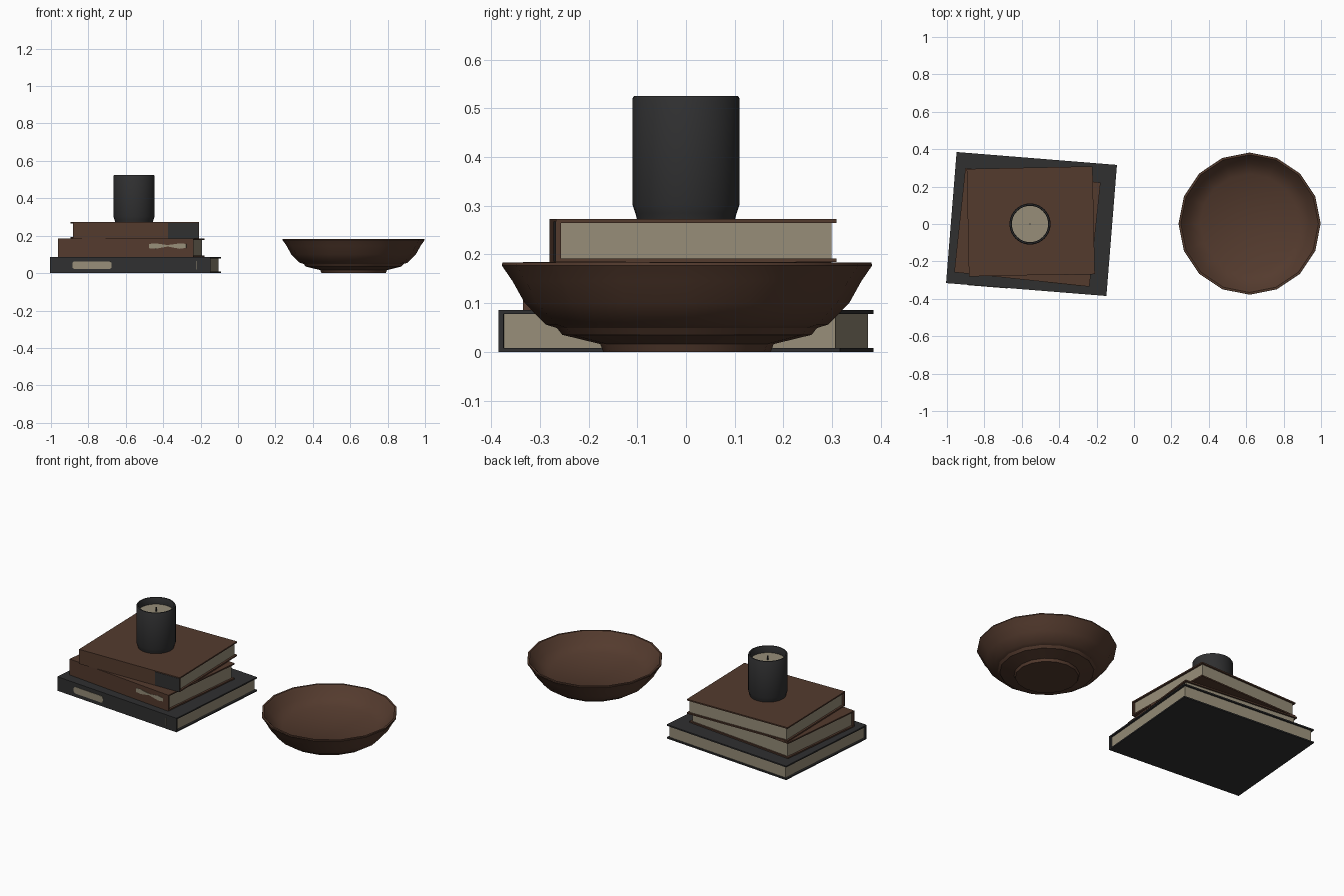
import bpy, bmesh, math
from mathutils import Matrix, Vector

if "Cube" in bpy.data.objects:
    bpy.data.objects.remove(bpy.data.objects["Cube"])


def material(name, rgb):
    m = bpy.data.materials.new(name)
    m.diffuse_color = (*rgb, 1)
    m.use_nodes = True
    m.node_tree.nodes["Principled BSDF"].inputs["Base Color"].default_value = m.diffuse_color
    return m


BROWN = material("walnut brown", (0.088, 0.043, 0.027))
DARK = material("charcoal", (0.029, 0.029, 0.030))
CREAM = material("aged cream", (0.31, 0.27, 0.19))


def finish(name, bm, mats, smooth=None):
    bmesh.ops.recalc_face_normals(bm, faces=bm.faces)
    me = bpy.data.meshes.new(name)
    bm.to_mesh(me)
    bm.free()
    for m in mats:
        me.materials.append(m)
    ob = bpy.data.objects.new(name, me)
    bpy.context.collection.objects.link(ob)
    if smooth:
        bpy.ops.object.select_all(action='DESELECT')
        ob.select_set(True)
        bpy.context.view_layer.objects.active = ob
        bpy.ops.object.shade_smooth_by_angle(angle=math.radians(smooth))
    return ob


def box(bm, lo, hi, mat=0):
    lo, hi = Vector(lo), Vector(hi)
    mtx = Matrix.Translation((lo + hi) / 2) @ Matrix.Diagonal((*(hi - lo), 1))
    verts = bmesh.ops.create_cube(bm, size=1, matrix=mtx)["verts"]
    for f in {f for v in verts for f in v.link_faces}:
        f.material_index = mat


def plate(name, points, y, mat, place):
    """Thin flat decoration on a spine; points are (x, z)."""
    bm = bmesh.new()
    f = bm.faces.new([bm.verts.new((x, y + 0.002, z)) for x, z in points])
    ext = bmesh.ops.extrude_face_region(bm, geom=[f])
    for v in ext["geom"]:
        if isinstance(v, bmesh.types.BMVert):
            v.co.y -= 0.004
    ob = finish(name, bm, [mat])
    ob.matrix_world = place


def book(name, centre, angle, w, d, z0, z1, cover):
    """Two cover boards, a spine on the front and an inset page block."""
    bm = bmesh.new()
    t, h = 0.008, z1 - z0
    x, y = w / 2, d / 2
    box(bm, (-x, -y, 0), (x, y, t))
    box(bm, (-x, -y, h - t), (x, y, h))
    box(bm, (-x, -y, t), (x, -y + 0.01, h - t))
    box(bm, (-x + 0.012, -y + 0.01, t), (x - 0.012, y - 0.01, h - t), 1)
    ob = finish(name, bm, [cover, CREAM])
    place = Matrix.Translation((*centre, z0)) @ Matrix.Rotation(math.radians(angle), 4, 'Z')
    ob.matrix_world = place
    return place


def lathe(name, profile, sides, mats, centre, smooth, rule=None):
    """Revolve (radius, z) points; a radius of 0 closes to a pole."""
    bm = bmesh.new()
    rings = []
    for r, z in profile:
        if r == 0:
            rings.append([bm.verts.new((0, 0, z))] * sides)
        else:
            rings.append([bm.verts.new((r * math.cos(2 * math.pi * i / sides),
                                        r * math.sin(2 * math.pi * i / sides), z))
                          for i in range(sides)])
    for k, (a, b) in enumerate(zip(rings, rings[1:])):
        for i in range(sides):
            j = (i + 1) % sides
            loop = list(dict.fromkeys((a[i], a[j], b[j], b[i])))
            f = bm.faces.new(loop)
            if rule:
                f.material_index = rule(k)
    ob = finish(name, bm, mats, smooth)
    ob.location = centre


# Stack of three books
low = book("bottom_book", (-0.548, 0), -4.6, 0.86, 0.703, 0, 0.086, DARK)
mid = book("middle_book", (-0.57, -0.018), -6.1, 0.727, 0.56, 0.086, 0.184, BROWN)
top = book("top_book", (-0.552, 0.014), 1.2, 0.673, 0.575, 0.184, 0.273, BROWN)

# Rounded label and thin stripe on the bottom spine
cap = [(cx + 0.012 * math.cos(a), cz + 0.012 * math.sin(a))
       for cx, cz, q in ((-0.112, 0.05, 0), (-0.298, 0.05, 1), (-0.298, 0.034, 2), (-0.112, 0.034, 3))
       for a in (math.pi / 2 * (q + s / 3) for s in range(4))]
plate("bottom_spine_label", cap, -0.3515, CREAM, low)
plate("bottom_spine_stripe", [(0.353, 0.02), (0.356, 0.02), (0.356, 0.065), (0.353, 0.065)],
      -0.3515, CREAM, low)

# Bow-shaped label on the middle spine
plate("middle_spine_label",
      [(0.126, 0.047), (0.16, 0.044), (0.225, 0.056), (0.29, 0.044), (0.325, 0.049),
       (0.325, 0.070), (0.29, 0.073), (0.225, 0.064), (0.16, 0.073), (0.126, 0.070)],
      -0.28, CREAM, mid)

# Dark band at the end of the top spine
plate("top_spine_band", [(0.172, 0.002), (0.336, 0.002), (0.336, 0.084), (0.172, 0.084)],
      -0.2875, DARK, top)

# Candle: jar with wax filling, and a wick
lathe("candle_jar",
      [(0, 0.273), (0.101, 0.273), (0.104, 0.285), (0.11, 0.302), (0.11, 0.52), (0.107, 0.525),
       (0.100, 0.525), (0.097, 0.52), (0.097, 0.485), (0, 0.485)],
      32, [DARK, CREAM], (-0.556, 0, 0), 40, lambda k: 1 if k == 8 else 0)
lathe("candle_wick", [(0, 0.48), (0.004, 0.48), (0.004, 0.512), (0, 0.512)],
      8, [DARK], (-0.556, 0, 0), 40)

# Turned wooden bowl with a stepped foot
lathe("bowl",
      [(0, 0.0), (0.172, 0.0), (0.178, 0.016), (0.256, 0.035), (0.267, 0.049), (0.29, 0.056),
       (0.333, 0.1), (0.358, 0.145), (0.38, 0.177), (0.379, 0.183), (0.368, 0.183),
       (0.355, 0.168), (0.325, 0.128), (0.265, 0.094), (0, 0.09)],
      16, [BROWN], (0.618, 0.002, 0), 30)
